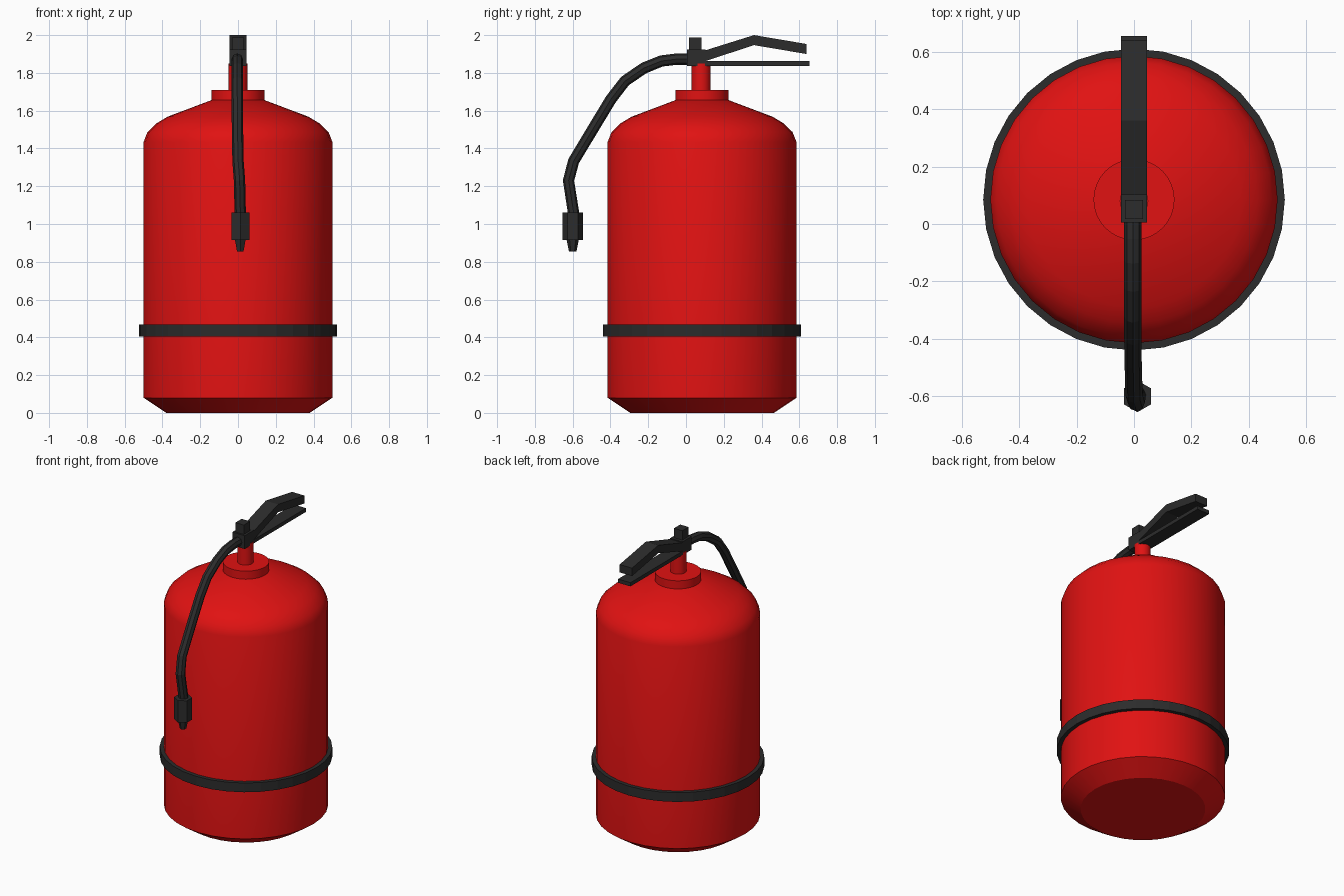
import bpy, bmesh, math

if "Cube" in bpy.data.objects:
    bpy.data.objects.remove(bpy.data.objects["Cube"])

CY = 0.085   # centre line of the tank along y


def material(name, rgb):
    m = bpy.data.materials.new(name)
    m.diffuse_color = (*rgb, 1)
    m.use_nodes = True
    m.node_tree.nodes["Principled BSDF"].inputs["Base Color"].default_value = m.diffuse_color
    return m


RED = material("red_paint", (0.75, 0.006, 0.006))
BLACK = material("black_rubber", (0.025, 0.025, 0.025))


def finish(name, bm, mat, smooth=True):
    bmesh.ops.recalc_face_normals(bm, faces=bm.faces)
    me = bpy.data.meshes.new(name)
    bm.to_mesh(me)
    bm.free()
    me.materials.append(mat)
    ob = bpy.data.objects.new(name, me)
    bpy.context.collection.objects.link(ob)
    if smooth:
        bpy.ops.object.select_all(action='DESELECT')
        ob.select_set(True)
        bpy.context.view_layer.objects.active = ob
        bpy.ops.object.shade_smooth_by_angle(angle=math.radians(30))
    return ob


def lathe(name, profile, mat, x=0, y=CY, n=32, turn=0.0, closed=False, smooth=True):
    """Turn (radius, z) points; open profiles get end caps, closed ones make a ring."""
    bm = bmesh.new()
    rings = []
    for r, z in profile:
        angles = [turn + 2 * math.pi * i / n for i in range(n)]
        rings.append([bm.verts.new((x + r * math.cos(a), y + r * math.sin(a), z)) for a in angles])
    pairs = list(zip(rings, rings[1:]))
    if closed:
        pairs.append((rings[-1], rings[0]))
    else:
        bm.faces.new(rings[0])
        bm.faces.new(rings[-1])
    for a, b in pairs:
        for i in range(n):
            j = (i + 1) % n
            bm.faces.new((a[i], a[j], b[j], b[i]))
    return finish(name, bm, mat, smooth)


def slab(name, outline, half_width):
    """Extrude a (y, z) side outline across x."""
    bm = bmesh.new()
    face = bm.faces.new([bm.verts.new((-half_width, y, z)) for y, z in outline])
    ext = bmesh.ops.extrude_face_region(bm, geom=[face])
    moved = [v for v in ext["geom"] if isinstance(v, bmesh.types.BMVert)]
    bmesh.ops.translate(bm, verts=moved, vec=(2 * half_width, 0, 0))
    return finish(name, bm, BLACK, smooth=False)


def rect(y0, y1, z0, z1):
    return [(y0, z0), (y1, z0), (y1, z1), (y0, z1)]


# Tank, collar and neck
lathe("tank", [(0.38, 0), (0.5, 0.08), (0.5, 1.434), (0.479, 1.487), (0.43, 1.534),
               (0.373, 1.568), (0.14, 1.656)], RED)
lathe("collar", [(0.141, 1.65), (0.141, 1.71)], RED)
lathe("neck", [(0.05, 1.70), (0.05, 1.85)], RED, y=0.08, n=16)

# Strap around the tank
lathe("strap", [(0.495, 0.405), (0.525, 0.405), (0.525, 0.467), (0.495, 0.467)], BLACK,
      closed=True, smooth=False)

# Valve and levers
slab("valve_block", rect(0.005, 0.102, 1.836, 1.925), 0.046)
slab("valve_cap", rect(0.017, 0.083, 1.92, 1.988), 0.031)
slab("upper_lever", [(0.095, 1.86), (0.36, 1.947), (0.638, 1.90), (0.638, 1.953),
                     (0.36, 2.0), (0.095, 1.917)], 0.046)
slab("lower_lever", rect(0.095, 0.655, 1.837, 1.862), 0.046)

# Hose
path = [(-0.004, 0.02, 1.873), (-0.004, -0.05, 1.873), (-0.004, -0.13, 1.863),
        (-0.004, -0.222, 1.826), (-0.004, -0.323, 1.757), (-0.004, -0.397, 1.661),
        (-0.003, -0.48, 1.524), (0.0, -0.595, 1.333), (0.008, -0.622, 1.23),
        (0.012, -0.594, 1.05)]
cu = bpy.data.curves.new("hose", 'CURVE')
cu.dimensions = '3D'
cu.bevel_depth = 0.03
cu.bevel_resolution = 2
cu.use_fill_caps = True
sp = cu.splines.new('POLY')
sp.points.add(len(path) - 1)
for p, co in zip(sp.points, path):
    p.co = (*co, 1)
sp.use_smooth = False
cu.materials.append(BLACK)
bpy.context.collection.objects.link(bpy.data.objects.new("hose", cu))

# Nozzle grip and tip
for name, prof in (("nozzle_grip", [(0.055, 0.915), (0.055, 1.062)]),
                   ("nozzle_tip", [(0.02, 0.855), (0.033, 0.92)])):
    lathe(name, prof, BLACK, x=0.012, y=-0.6, n=6, turn=math.pi / 2, smooth=False)
